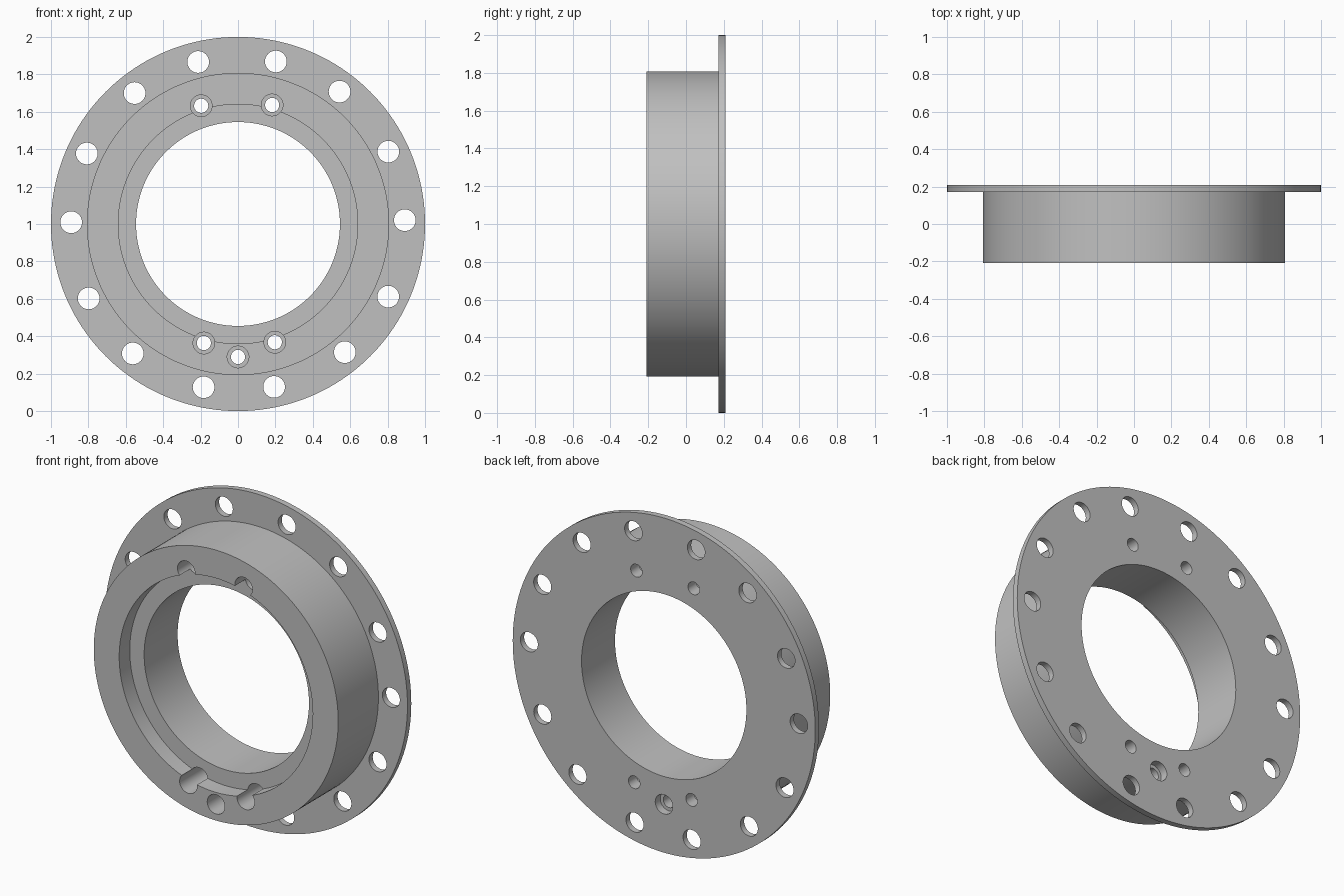
import bpy
import bmesh
from math import sin, cos, radians, tau

if "Cube" in bpy.data.objects:
    bpy.data.objects.remove(bpy.data.objects["Cube"], do_unlink=True)

CENTRE_Z = 1.0
FRONT, BACK = -0.208, 0.208
FLANGE_FRONT = 0.172
OVER = 0.05          # how far cutters reach past the faces

grey = bpy.data.materials.new("machined grey")
grey.use_nodes = True
colour = (0.53, 0.53, 0.53, 1)
grey.diffuse_color = colour
grey.node_tree.nodes["Principled BSDF"].inputs["Base Color"].default_value = colour


def lathe(bm, profile, segments, x=0, z=CENTRE_Z, loop=False):
    """Turn (radius, y) points about a y-parallel axis; loop closes a ring."""
    rings = []
    for r, y in profile:
        angles = [tau * i / segments for i in range(segments)]
        rings.append([bm.verts.new((x + r * cos(a), y, z + r * sin(a))) for a in angles])
    pairs = list(zip(rings, rings[1:]))
    if loop:
        pairs.append((rings[-1], rings[0]))
    else:
        bm.faces.new(rings[0])
        bm.faces.new(rings[-1])
    for a, b in pairs:
        for i in range(segments):
            j = (i + 1) % segments
            bm.faces.new((a[i], a[j], b[j], b[i]))


def make_object(name, bm):
    bmesh.ops.recalc_face_normals(bm, faces=bm.faces)
    mesh = bpy.data.meshes.new(name)
    bm.to_mesh(mesh)
    bm.free()
    mesh.materials.append(grey)
    obj = bpy.data.objects.new(name, mesh)
    bpy.context.collection.objects.link(obj)
    return obj


def polar(radius, degrees):
    a = radians(degrees)
    return {"x": radius * cos(a), "z": CENTRE_Z + radius * sin(a)}


# Flanged hub with a through bore and a recessed front seat
hub_profile = [(0.545, BACK), (1.0, BACK), (1.0, FLANGE_FRONT), (0.808, FLANGE_FRONT),
               (0.808, FRONT), (0.64, FRONT), (0.64, FRONT + 0.1), (0.545, FRONT + 0.1)]
bm = bmesh.new()
lathe(bm, hub_profile, 160, loop=True)
body = make_object("flanged_hub", bm)

# Hole cutters
bm = bmesh.new()
flange_angles = (1.3, 25.7, 52.5, 76.9, 103.8, 128.3, 155, 179.4,
                 206.5, 230.9, 258.1, 282.5, 309.8, 334.2)
for angle in flange_angles:
    lathe(bm, [(0.058, FLANGE_FRONT - OVER), (0.058, BACK + OVER)], 40, **polar(0.892, angle))

# Counterbored screw holes that break into the front seat
for angle in (74, 107.3, 254, 287.3):
    lathe(bm, [(0.058, FRONT - OVER), (0.058, 0.13), (0.038, 0.13), (0.038, BACK + OVER)],
          40, **polar(0.662, angle))

# Bottom hole, counterbored from both sides
lathe(bm, [(0.058, FRONT - OVER), (0.058, 0.08), (0.038, 0.08), (0.038, 0.16),
           (0.058, 0.16), (0.058, BACK + OVER)], 40, **polar(0.711, 270))
cutter = make_object("hole_cutter", bm)
cutter.hide_render = True

# Cut the holes, keep the result and drop the cutter
cut = body.modifiers.new("holes", "BOOLEAN")
cut.operation = "DIFFERENCE"
cut.solver = "EXACT"
cut.object = cutter
bpy.ops.object.select_all(action="DESELECT")
body.select_set(True)
bpy.context.view_layer.objects.active = body
bpy.ops.object.modifier_apply(modifier=cut.name)
bpy.data.objects.remove(cutter, do_unlink=True)
bpy.ops.object.shade_smooth_by_angle(angle=radians(30))
